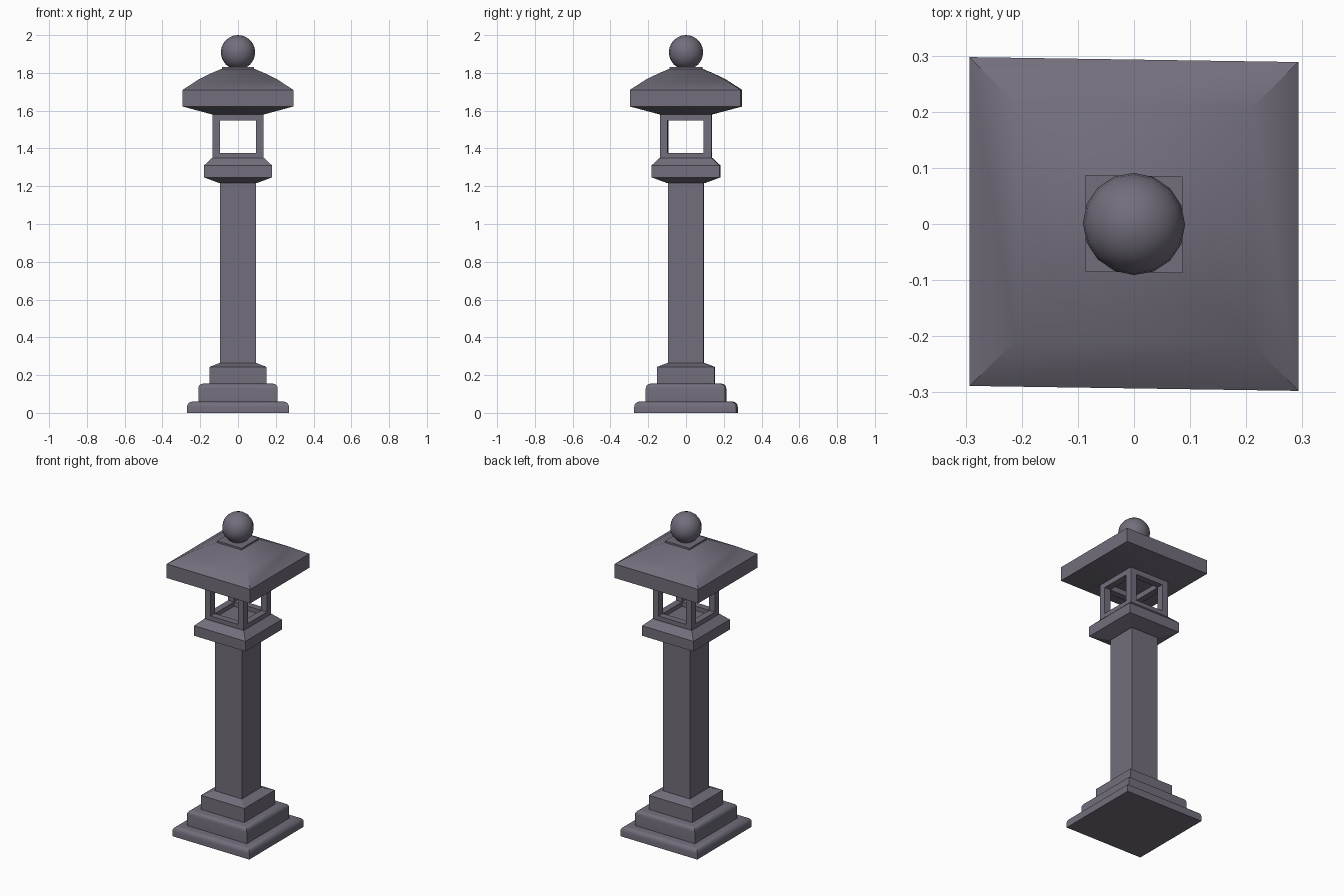
import bpy, bmesh, math

if "Cube" in bpy.data.objects:
    bpy.data.objects.remove(bpy.data.objects["Cube"])

SHEAR = -0.015  # the stonework is very slightly skewed

stone = bpy.data.materials.new("stone")
stone.diffuse_color = (0.17, 0.155, 0.2, 1)
stone.use_nodes = True
stone.node_tree.nodes["Principled BSDF"].inputs["Base Color"].default_value = stone.diffuse_color


def finish(bm, name, angle=None):
    for v in bm.verts:
        v.co.y += SHEAR * v.co.x
    bmesh.ops.recalc_face_normals(bm, faces=bm.faces)
    me = bpy.data.meshes.new(name)
    bm.to_mesh(me)
    bm.free()
    me.materials.append(stone)
    ob = bpy.data.objects.new(name, me)
    bpy.context.collection.objects.link(ob)
    if angle:
        bpy.ops.object.select_all(action='DESELECT')
        ob.select_set(True)
        bpy.context.view_layer.objects.active = ob
        bpy.ops.object.shade_smooth_by_angle(angle=math.radians(angle))
    return ob


def square_loft(name, profile, angle=None):
    """Square cross-sections given as (half width, height), bottom to top."""
    bm = bmesh.new()
    rings = [[bm.verts.new((sx * h, sy * h, z)) for sx, sy in
              ((-1, -1), (1, -1), (1, 1), (-1, 1))] for h, z in profile]
    for a, b in zip(rings, rings[1:]):
        for i in range(4):
            j = (i + 1) % 4
            bm.faces.new((a[i], a[j], b[j], b[i]))
    bm.faces.new(rings[0][::-1])
    bm.faces.new(rings[-1])
    return finish(bm, name, angle)


def rounded_step(name, half, z0, z1, r):
    arc = [(half - r + r * math.cos(t), z1 - r + r * math.sin(t))
           for t in (math.pi / 2 * k / 4 for k in range(5))]
    return square_loft(name, [(half, z0)] + arc, 35)


def box(name, x0, x1, y0, y1, z0, z1):
    bm = bmesh.new()
    bmesh.ops.create_cube(bm, size=1)
    for v in bm.verts:
        v.co = (x0 if v.co.x < 0 else x1, y0 if v.co.y < 0 else y1,
                z0 if v.co.z < 0 else z1)
    return finish(bm, name)


# Stepped base
rounded_step("base_lower_step", 0.27, 0, 0.06, 0.028)
rounded_step("base_middle_step", 0.21, 0.06, 0.155, 0.025)
square_loft("base_upper_step", [(0.152, 0.15), (0.152, 0.243), (0.095, 0.265)])

# Shaft
square_loft("shaft", [(0.094, 0.26), (0.094, 1.225)])

# Platform carrying the light chamber
square_loft("platform", [(0.1, 1.217), (0.18, 1.247), (0.18, 1.31), (0.138, 1.35)])

# Light chamber: corner posts with rails between, open on four sides
O, I = 0.136, 0.095
for sx in (-1, 1):
    for sy in (-1, 1):
        xs, ys = sorted((sx * I, sx * O)), sorted((sy * I, sy * O))
        box("chamber_post", *xs, *ys, 1.345, 1.585)
for z0, z1, label in ((1.345, 1.377, "sill"), (1.547, 1.585, "lintel")):
    for s in (-1, 1):
        d = sorted((s * I, s * O))
        box("chamber_" + label, -I, I, *d, z0, z1)
        box("chamber_" + label, *d, -I, I, z0, z1)

# Roof and the small plate on top
square_loft("roof", [(0.137, 1.58), (0.293, 1.622), (0.293, 1.71),
                     (0.21, 1.764), (0.14, 1.799), (0.085, 1.822)], 45)
square_loft("roof_cap", [(0.086, 1.815), (0.086, 1.832)])

# Ball finial
bm = bmesh.new()
bmesh.ops.create_uvsphere(bm, u_segments=16, v_segments=12, radius=0.091)
for v in bm.verts:
    v.co.z += 1.909
finish(bm, "ball_finial", 40)
